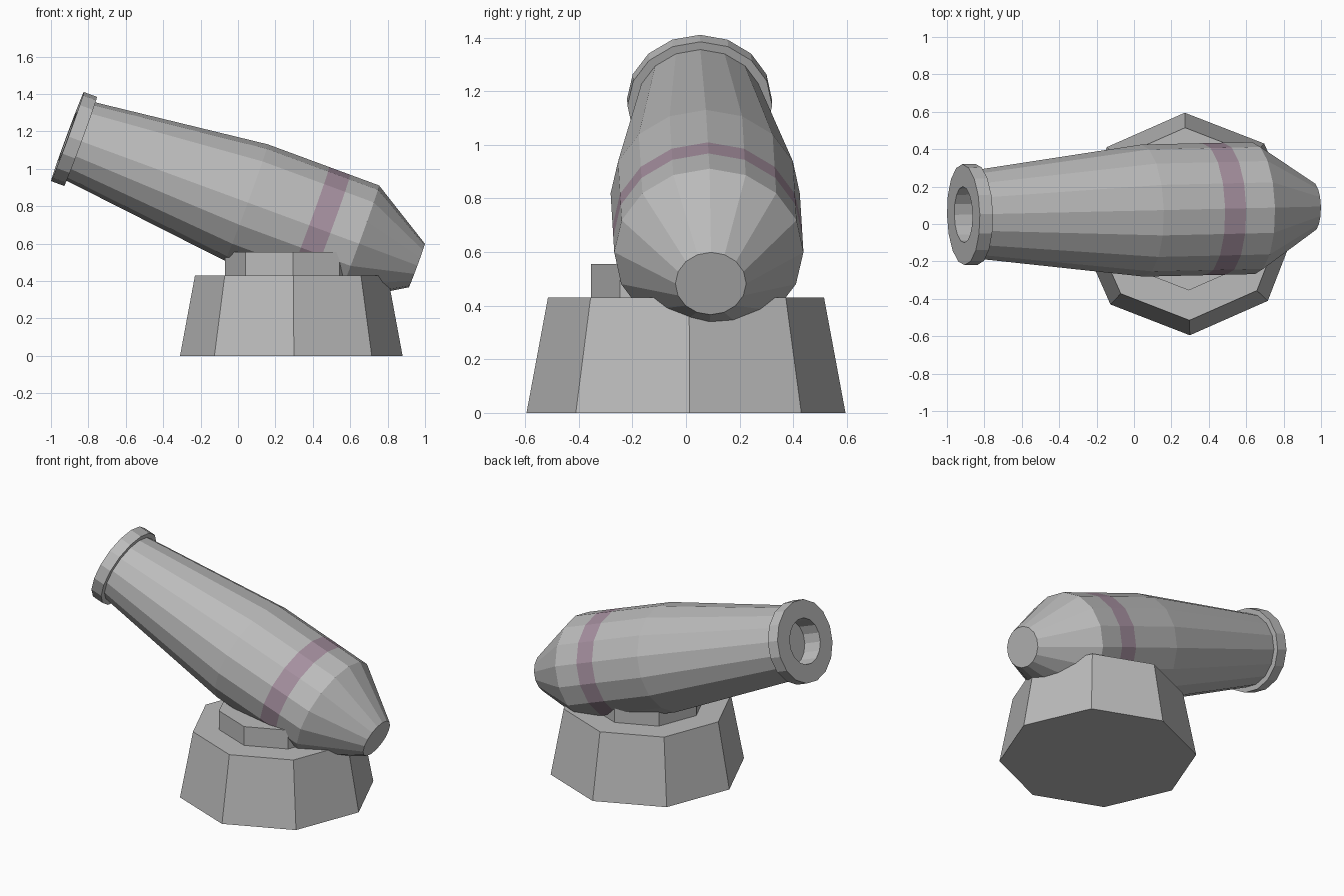
import bpy, bmesh
from math import sin, cos, pi, radians
from mathutils import Matrix, Vector

cube = bpy.data.objects.get("Cube")
if cube:
    bpy.data.objects.remove(cube, do_unlink=True)


def material(name, rgb):
    mat = bpy.data.materials.new(name)
    mat.use_nodes = True
    mat.diffuse_color = (*rgb, 1)
    mat.node_tree.nodes["Principled BSDF"].inputs["Base Color"].default_value = (*rgb, 1)
    return mat


grey = material("iron grey", (0.5, 0.5, 0.5))
mauve = material("dusty mauve", (0.38, 0.28, 0.35))


def lathe(name, profile, sides, matrix, mats, stripe=None):
    """Closed, faceted body from (radius, height) rings; stripe is a ring index."""
    bm = bmesh.new()
    rings = []
    for r, h in profile:
        rings.append([bm.verts.new(matrix @ Vector((r * cos(2 * pi * i / sides),
                                                    r * sin(2 * pi * i / sides), h)))
                      for i in range(sides)])
    for k, (a, b) in enumerate(zip(rings, rings[1:])):
        for i in range(sides):
            j = (i + 1) % sides
            face = bm.faces.new((a[i], a[j], b[j], b[i]))
            face.material_index = int(k == stripe)
    bm.faces.new(rings[0])
    bm.faces.new(rings[-1])
    bmesh.ops.recalc_face_normals(bm, faces=bm.faces)
    mesh = bpy.data.meshes.new(name)
    bm.to_mesh(mesh)
    bm.free()
    for m in mats:
        mesh.materials.append(m)
    obj = bpy.data.objects.new(name, mesh)
    bpy.context.collection.objects.link(obj)
    return obj


# Octagonal pedestal and the collar on top of it
yaw = Matrix.Rotation(radians(1.3), 4, 'Z')
stand = Matrix.Translation((0.285, 0, 0)) @ yaw
lathe("pedestal", [(0.595, 0), (0.515, 0.43)], 8, stand, [grey])
lathe("collar", [(0.355, 0.42), (0.355, 0.555)], 8, stand, [grey])

# Barrel frame: local z runs from muzzle to breech, local x points up
tilt = Matrix.Rotation(radians(90 + 20.25), 4, 'Y')
squash = Matrix.Diagonal((0.94, 1, 1, 1))
aim = Matrix.Translation((-0.912, 0.05, 1.172)) @ yaw @ tilt @ squash

# Muzzle lip with the shallow bore, running on into the barrel, stripe and breech
barrel_profile = [(0.15, 0.12), (0.15, 0), (0.27, 0), (0.27, 0.075),
                  (0.237, 0.075), (0.353, 1.02), (0.353, 1.37),
                  (0.353, 1.49), (0.353, 1.654), (0.132, 1.992)]
lathe("barrel", barrel_profile, 16, aim, [grey, mauve], stripe=6)
